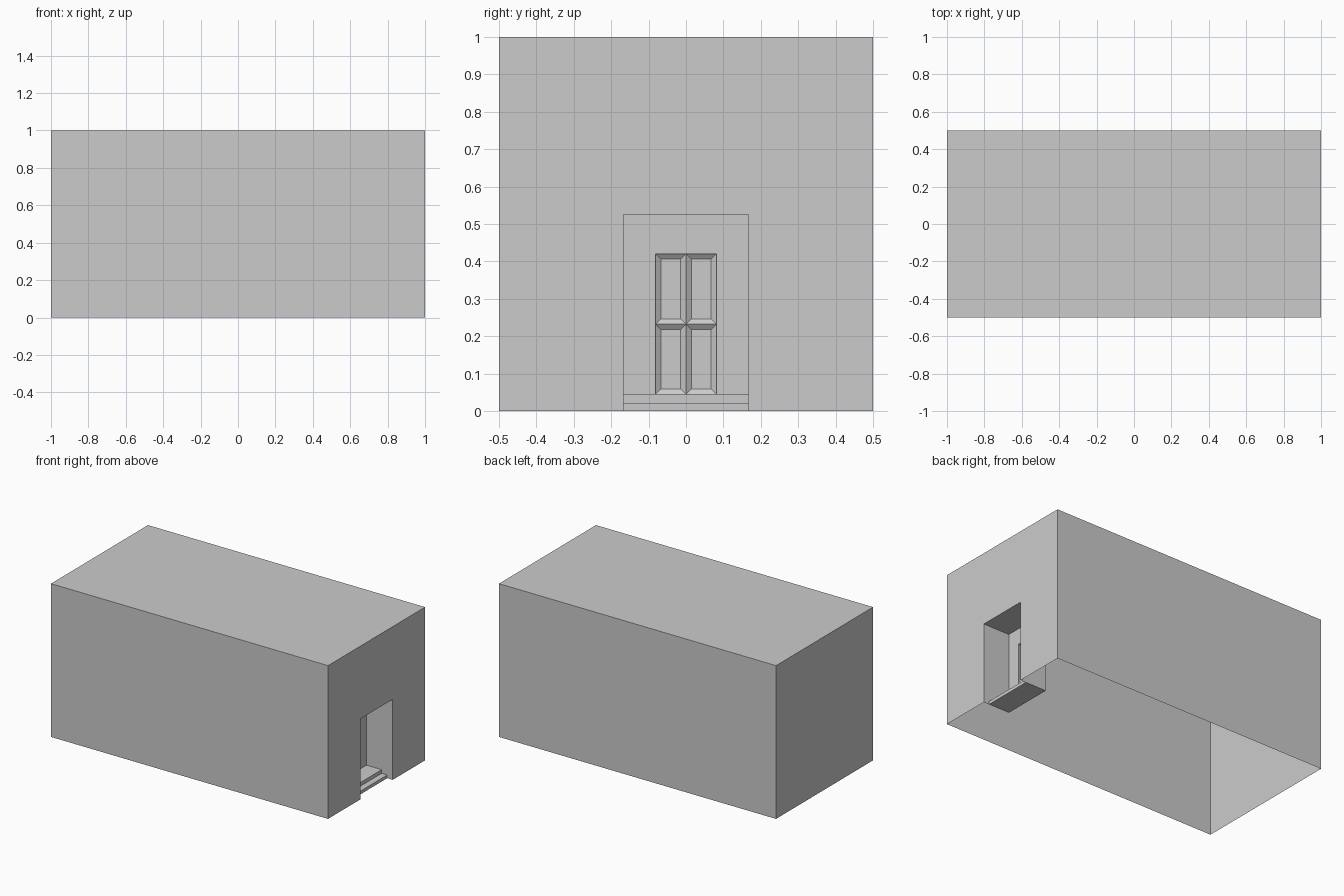
import bpy, bmesh

if "Cube" in bpy.data.objects:
    bpy.data.objects.remove(bpy.data.objects["Cube"])

W, DOOR_W = 0.167, 0.0815          # half widths of porch and door
BACK, TOP = 0.81, 0.525            # porch back wall x, porch ceiling z
SILL, DOOR_TOP = 0.045, 0.42
REVEAL = 0.015


def make(name, faces, panel_inset=None):
    """Build a mesh object from polygons, optionally insetting each face as a sunk panel."""
    bm = bmesh.new()
    for pts in faces:
        bm.faces.new([bm.verts.new(p) for p in pts])
    if panel_inset:
        bm.normal_update()
        width, depth = panel_inset
        bmesh.ops.inset_individual(bm, faces=bm.faces[:], thickness=width, depth=-depth)
    bmesh.ops.remove_doubles(bm, verts=bm.verts[:], dist=1e-5)
    mesh = bpy.data.meshes.new(name)
    bm.to_mesh(mesh)
    bm.free()
    ob = bpy.data.objects.new(name, mesh)
    bpy.context.collection.objects.link(ob)
    return ob


def rect_x(x, y0, y1, z0, z1):
    """Rectangle facing +x."""
    return [(x, y0, z0), (x, y1, z0), (x, y1, z1), (x, y0, z1)]


def strip(path, half):
    """Sweep an xz path across y from -half to half."""
    return [[(a[0], -half, a[1]), (a[0], half, a[1]), (b[0], half, b[1]), (b[0], -half, b[1])]
            for a, b in zip(path, path[1:])]


def jambs(x0, x1, half, z0, z1):
    """Two side walls facing each other plus the ceiling between them."""
    return [
        [(x0, -half, z0), (x0, -half, z1), (x1, -half, z1), (x1, -half, z0)],
        [(x0, half, z0), (x1, half, z0), (x1, half, z1), (x0, half, z1)],
        [(x0, -half, z1), (x0, half, z1), (x1, half, z1), (x1, -half, z1)],
    ]


# Building shell, open underneath, with a doorway in the right end
make("building_shell", [
    [(-1, -.5, 1), (1, -.5, 1), (1, .5, 1), (-1, .5, 1)],
    [(-1, -.5, 0), (1, -.5, 0), (1, -.5, 1), (-1, -.5, 1)],
    [(1, .5, 0), (-1, .5, 0), (-1, .5, 1), (1, .5, 1)],
    [(-1, .5, 0), (-1, -.5, 0), (-1, -.5, 1), (-1, .5, 1)],
    rect_x(1, -.5, -W, 0, 1),
    rect_x(1, W, .5, 0, 1),
    rect_x(1, -W, W, TOP, 1),
])

# Sunken porch: side walls, ceiling and the back wall around the door
make("porch_walls", jambs(BACK, 1, W, 0, TOP) + [
    rect_x(BACK, -W, -DOOR_W, SILL, TOP),
    rect_x(BACK, DOOR_W, W, SILL, TOP),
    rect_x(BACK, -DOOR_W, DOOR_W, DOOR_TOP, TOP),
])

# Two steps up to the door
make("porch_steps", strip([(.96, 0), (.96, .021), (.92, .021), (.92, SILL),
                           (BACK, SILL), (BACK, 0), (.96, 0)], W))

# Door reveal, with its small threshold
x_door = BACK - REVEAL
make("door_reveal", jambs(x_door, BACK, DOOR_W, SILL, DOOR_TOP)
     + strip([(BACK, SILL), (x_door, SILL)], DOOR_W))

# Door with four sunk panels
mid = (SILL + DOOR_TOP) / 2
make("door", [rect_x(x_door, y, y + DOOR_W, z, z + mid - SILL)
              for y in (-DOOR_W, 0) for z in (SILL, mid)], panel_inset=(.02, .01))
